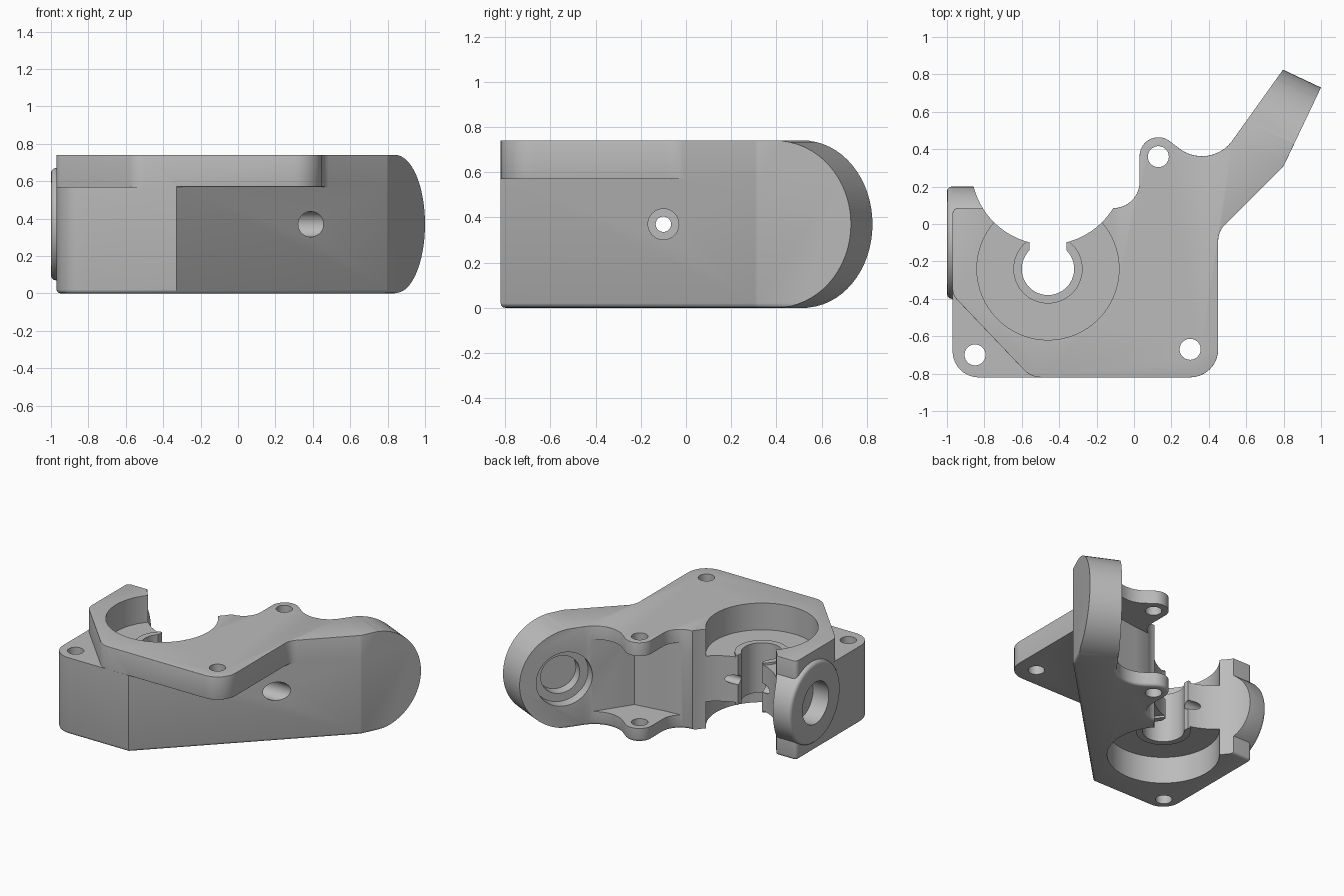
import bpy, bmesh, math
from mathutils import Vector, Matrix

if "Cube" in bpy.data.objects:
    bpy.data.objects.remove(bpy.data.objects["Cube"])

grey = bpy.data.materials.new("plain_grey")
grey.use_nodes = True
colour = (0.5, 0.5, 0.5, 1)
grey.diffuse_color = colour
grey.node_tree.nodes["Principled BSDF"].inputs["Base Color"].default_value = colour

H = 0.74      # full height
MID = H / 2
STEP = 0.57   # underside of the top plate


def finish(bm, name):
    bmesh.ops.recalc_face_normals(bm, faces=bm.faces)
    mesh = bpy.data.meshes.new(name)
    bm.to_mesh(mesh)
    bm.free()
    mesh.materials.append(grey)
    obj = bpy.data.objects.new(name, mesh)
    bpy.context.collection.objects.link(obj)
    return obj


def outline(corners):
    """Polygon with a fillet radius at each corner (x, y, radius)."""
    pts = []
    for i, (x, y, r) in enumerate(corners):
        p = Vector((x, y))
        if r == 0:
            pts.append(p)
            continue
        a = (Vector(corners[i - 1][:2]) - p).normalized()
        b = (Vector(corners[(i + 1) % len(corners)][:2]) - p).normalized()
        half = a.angle(b) / 2
        centre = p + (a + b).normalized() * (r / math.sin(half))
        start = p + a * (r / math.tan(half)) - centre
        end = p + b * (r / math.tan(half)) - centre
        sweep = start.angle_signed(end)
        steps = max(3, round(abs(sweep) / 0.16))
        for k in range(steps + 1):
            t = -sweep * k / steps
            c, s = math.cos(t), math.sin(t)
            pts.append(centre + Vector((start.x * c - start.y * s, start.x * s + start.y * c)))
    return pts


def prism(name, pts, z0, z1, rule=None, bevel=0.03):
    """Extruded outline; edges picked by the rule are rounded."""
    bm = bmesh.new()
    base = bm.faces.new([bm.verts.new((p[0], p[1], z0)) for p in pts])
    ext = bmesh.ops.extrude_face_region(bm, geom=[base])
    top = [v for v in ext["geom"] if isinstance(v, bmesh.types.BMVert)]
    bmesh.ops.translate(bm, verts=top, vec=(0, 0, z1 - z0))
    bmesh.ops.recalc_face_normals(bm, faces=bm.faces)
    if rule:
        picked = []
        for e in bm.edges:
            a, b = (v.co for v in e.verts)
            if abs(a.z - b.z) < 1e-5 and rule((a + b) / 2):
                picked.append(e)
        bmesh.ops.bevel(bm, geom=picked, offset=bevel, offset_type='OFFSET',
                        segments=3, profile=0.5, affect='EDGES', clamp_overlap=True)
    return finish(bm, name)


def rod(name, r, start, end, bevel=0):
    """Cylinder between two points."""
    start, end = Vector(start), Vector(end)
    d = end - start
    bm = bmesh.new()
    m = Matrix.Translation((start + end) / 2) @ d.to_track_quat('Z', 'Y').to_matrix().to_4x4()
    bmesh.ops.create_cone(bm, cap_ends=True, segments=64, radius1=r, radius2=r,
                          depth=d.length, matrix=m)
    if bevel:
        rim = [e for e in bm.edges if abs((e.verts[0].co - e.verts[1].co).dot(d)) < 1e-5
               and (e.verts[0].co - start).dot(d) < 1e-4]
        bmesh.ops.bevel(bm, geom=rim, offset=bevel, segments=3, profile=0.5, affect='EDGES')
    return finish(bm, name)


def combine(target, tool, operation):
    mod = target.modifiers.new("combine", 'BOOLEAN')
    mod.operation = operation
    mod.solver = 'EXACT'
    mod.object = tool
    bpy.context.view_layer.objects.active = target
    bpy.ops.object.modifier_apply(modifier=mod.name)
    bpy.data.objects.remove(tool)


def cut(tool):
    combine(body, tool, 'DIFFERENCE')


def add(tool):
    combine(body, tool, 'UNION')


# Shared rear outline: arm, hinge ear and rear edge
rear = [(0.8, 0.31, 0.05), (1.0, 0.73, 0), (0.8, 0.83, 0), (0.405, 0.277, 0.2),
        (0.03, 0.568, 0.1), (0.03, 0.085, 0.14), (-0.97, 0.085, 0.03)]
lower = [(-0.97, -0.82, 0.14), (-0.33, -0.82, 0)] + rear
upper = [(-0.97, -0.38, 0.08), (-0.55, -0.82, 0.12), (-0.33, -0.82, 0),
         (0.45, -0.82, 0.15), (0.45, -0.04, 0.12)] + rear

# Lower body and the top plate with its overhanging corner
body = prism("bracket_body", outline(lower), 0, STEP, lambda m: m.z < 0.01, 0.02)
add(prism("top_plate", outline(upper), STEP, H,
          lambda m: m.z > H - 0.01 or m.x - m.y > 0.5))

# Rounded arm end
u, v = Vector((0.905, -0.425, 0)), Vector((0.425, 0.905, 0))
tip = Vector((1.0, 0.73, 0)).dot(v) - MID
profile = [(-3, -0.01), (tip, -0.01)]
for k in range(1, 32):
    a = -math.pi / 2 + math.pi * k / 32
    profile.append((tip + MID * math.cos(a), MID + MID * math.sin(a)))
profile += [(tip, H + 0.01), (-3, H + 0.01)]
clip = prism("arm_rounding", profile, -3, 3)
clip.data.transform(Matrix((
    (v.x, 0, u.x, 0), (v.y, 0, u.y, 0), (0, 1, 0, 0), (0, 0, 0, 1))))
bm = bmesh.new()
bm.from_mesh(clip.data)
bmesh.ops.recalc_face_normals(bm, faces=bm.faces)
bm.to_mesh(clip.data)
bm.free()
combine(body, clip, 'INTERSECT')

# Round pad on the side
PIN_Y = -0.1
add(rod("side_pad", 0.3, (-1, PIN_Y, MID), (-0.7, PIN_Y, MID), 0.025))

# Hollow between the two hinge ears
cut(prism("ear_gap", [(-0.13, 0.1), (0.08, 0.115), (0.32, 0.15), (0.515, 0.445),
                      (0.4, 0.8), (-0.13, 0.8)], 0.1, H - 0.1))

# Bearing pockets above and below the web, with a raised hub ring
cx, cy = -0.46, -0.24
cut(rod("top_pocket", 0.38, (cx, cy, 0.54), (cx, cy, 1)))
cut(rod("bottom_pocket", 0.38, (cx, cy, -0.3), (cx, cy, 0.2)))
add(rod("hub", 0.185, (cx, cy, 0.185), (cx, cy, 0.555)))
cut(rod("hub_bore", 0.14, (cx, cy, -0.1), (cx, cy, 1)))
cut(prism("clamp_slot", [(cx - 0.1, cy), (cx + 0.1, cy), (cx + 0.1, 0.2), (cx - 0.1, 0.2)],
          -0.1, 1))

# Round clearance at the rear
cut(rod("rear_clearance", 0.41, (cx, 0.3, -0.1), (cx, 0.3, 1)))

# Clamp screw hole with its recesses
for r, x0, x1 in ((0.034, -1.2, 1.2), (0.068, 0.05, 0.9), (0.155, -1.2, -0.87)):
    cut(rod("screw_hole", r, (x0, PIN_Y, MID), (x1, PIN_Y, MID)))

# Mounting holes
for x, y in ((-0.85, -0.7), (0.3, -0.67), (0.13, 0.36)):
    cut(rod("mount_hole", 0.056, (x, y, -0.1), (x, y, 1)))

# Stepped blind bore in the arm
seat = Vector((0.61, 0.565, MID))
inward = Vector((0.814, -0.581, 0))
for r, depth in ((0.2, 0.08), (0.14, 0.16)):
    cut(rod("arm_bore", r, seat - inward * 0.15, seat + inward * depth))

# Smooth curves, sharp edges
bpy.ops.object.select_all(action='DESELECT')
body.select_set(True)
bpy.context.view_layer.objects.active = body
bpy.ops.object.shade_smooth_by_angle(angle=math.radians(32))
